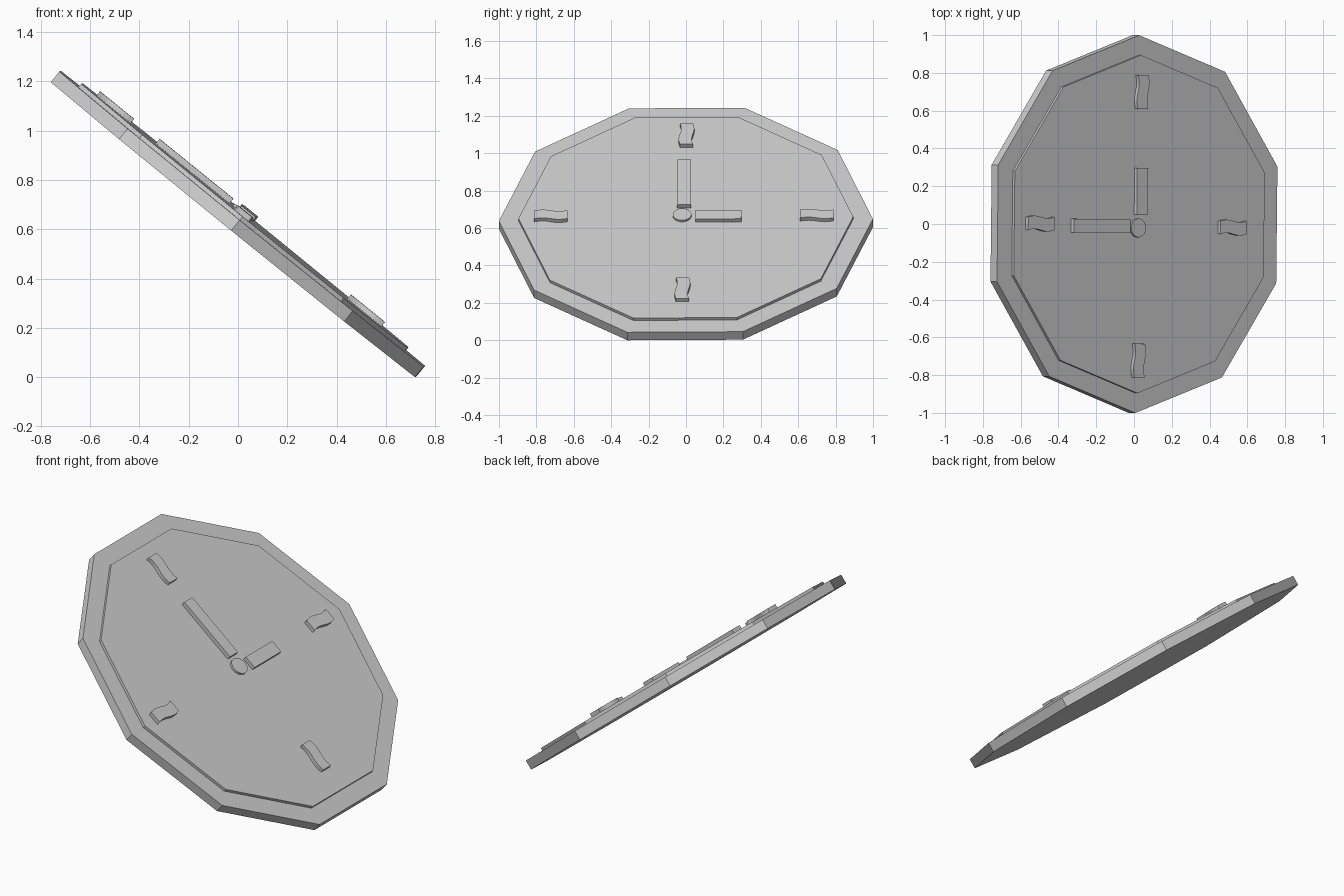
import bpy
from math import sin, cos, pi, radians
from mathutils import Matrix

if "Cube" in bpy.data.objects:
    bpy.data.objects.remove(bpy.data.objects["Cube"])

# Clock frame: local x runs down the slope, local z is the face normal
FRAME = (Matrix.Translation((-0.0175, 0, 0.60))
         @ Matrix.Rotation(radians(-0.6), 4, 'Z')
         @ Matrix.Rotation(radians(0.3), 4, 'X')
         @ Matrix.Rotation(radians(39), 4, 'Y'))
RIM = 0.055            # thickness of the body
FACE = RIM + 0.017     # height of the raised dial


def prism(name, outline, z0, z1):
    """Extrude a counter-clockwise outline between two local heights."""
    n = len(outline)
    verts = [(x, y, z) for z in (z0, z1) for x, y in outline]
    faces = [tuple(reversed(range(n))), tuple(range(n, 2 * n))]
    faces += [(i, (i + 1) % n, n + (i + 1) % n, n + i) for i in range(n)]
    mesh = bpy.data.meshes.new(name)
    mesh.from_pydata(verts, [], faces)
    obj = bpy.data.objects.new(name, mesh)
    obj.matrix_world = FRAME
    bpy.context.collection.objects.link(obj)
    return obj


def ngon(n, r, cx=0.0, cy=0.0):
    return [(cx + r * cos(pi / 2 + 2 * pi * i / n),
             cy + r * sin(pi / 2 + 2 * pi * i / n)) for i in range(n)]


def strip(cx, cy, length, width, along_y=False, wave=0.0, segs=1):
    """Rectangle outline whose long edges may follow a gentle S wave."""
    pts = [(-length / 2 + length * i / segs,
            wave * sin(2 * pi * i / segs)) for i in range(segs + 1)]
    out = [(a, b - width / 2) for a, b in pts]
    out += [(a, b + width / 2) for a, b in reversed(pts)]
    if along_y:
        out = [(-b, a) for a, b in out]
    return [(cx + a, cy + b) for a, b in out]


# Body and raised dial
prism("clock_body", ngon(10, 1.0), 0, RIM)
prism("dial", ngon(10, 0.895), RIM - 0.005, FACE)

# Wavy quarter-hour markers
for name, x, y, up in (("marker_upper", -0.685, 0.0, False),
                       ("marker_lower", 0.625, -0.015, False),
                       ("marker_right", 0.0, 0.70, True),
                       ("marker_left", -0.005, -0.722, True)):
    prism(name, strip(x, y, 0.178, 0.07, up, 0.007, 8), FACE - 0.003, FACE + 0.022)

# Hands and centre pin
prism("long_hand", strip(-0.272, -0.01, 0.385, 0.073), FACE - 0.003, FACE + 0.024)
prism("short_hand", strip(0.002, 0.174, 0.245, 0.075, True), FACE - 0.003, FACE + 0.022)
prism("centre_pin", ngon(20, 0.05, -0.013, -0.02), FACE - 0.003, FACE + 0.012)
